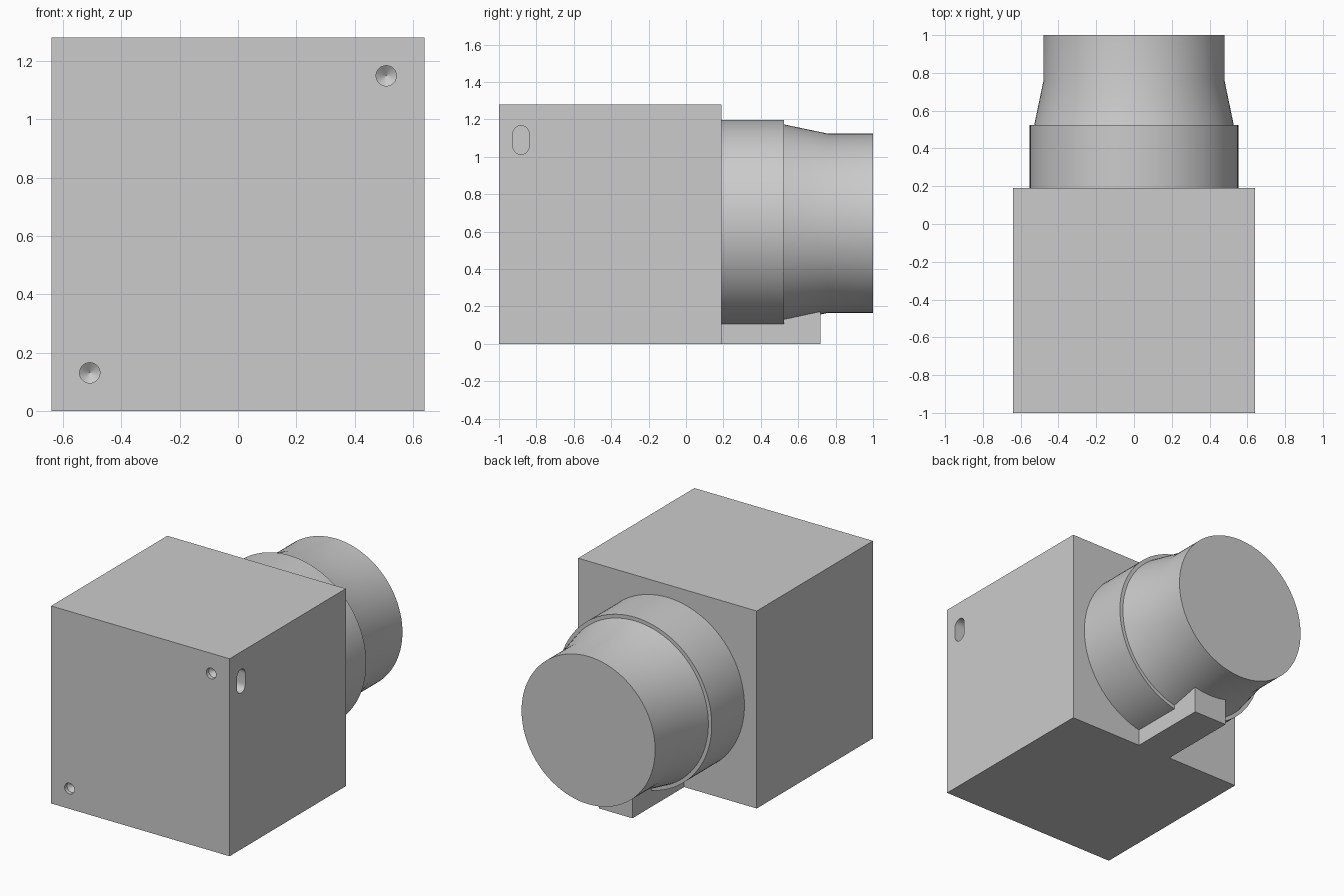
import bpy
import math
from mathutils import Matrix, Vector

default_cube = bpy.data.objects.get("Cube")
if default_cube:
    bpy.data.objects.remove(default_cube, do_unlink=True)

# Single plain grey finish
grey = bpy.data.materials.new("plain_grey")
grey.use_nodes = True
colour = (0.6, 0.6, 0.6, 1)
grey.diffuse_color = colour
grey.node_tree.nodes["Principled BSDF"].inputs["Base Color"].default_value = colour


def make_object(name, verts, faces):
    mesh = bpy.data.meshes.new(name)
    mesh.from_pydata(verts, [], faces)
    mesh.materials.append(grey)
    obj = bpy.data.objects.new(name, mesh)
    bpy.context.collection.objects.link(obj)
    return obj


def select(obj):
    bpy.ops.object.select_all(action='DESELECT')
    obj.select_set(True)
    bpy.context.view_layer.objects.active = obj


def box(name, low, high):
    verts = [(x, y, z) for z in (low[2], high[2])
             for x, y in ((low[0], low[1]), (high[0], low[1]),
                          (high[0], high[1]), (low[0], high[1]))]
    sides = [(i, (i + 1) % 4, (i + 1) % 4 + 4, i + 4) for i in range(4)]
    return make_object(name, verts, [(3, 2, 1, 0), (4, 5, 6, 7)] + sides)


def turned(name, profile, centre, steps):
    """Closed solid turned about the y axis from (y, radius) pairs."""
    verts = []
    for y, r in profile:
        for i in range(steps):
            a = math.tau * i / steps
            verts.append((centre[0] + r * math.sin(a), y, centre[1] + r * math.cos(a)))
    faces = [tuple(reversed(range(steps))),
             tuple(range(len(verts) - steps, len(verts)))]
    for k in range(len(profile) - 1):
        for i in range(steps):
            a, b = k * steps + i, k * steps + (i + 1) % steps
            faces.append((a, b, b + steps, a + steps))
    return make_object(name, verts, faces)


def slot(name, x0, x1, y, z, radius, straight, steps=12):
    """Upright round-ended prism running along x."""
    ring = []
    for end in (1, -1):
        for i in range(steps + 1):
            a = math.pi * i / steps
            ring.append((y + end * radius * math.cos(a),
                         z + end * (straight + radius * math.sin(a))))
    n = len(ring)
    verts = [(x, p, q) for x in (x0, x1) for p, q in ring]
    faces = [tuple(reversed(range(n))), tuple(range(n, 2 * n))]
    faces += [(i, (i + 1) % n, (i + 1) % n + n, i + n) for i in range(n)]
    return make_object(name, verts, faces)


def cut(body, cutter):
    cutter.hide_render = True
    mod = body.modifiers.new("cut", 'BOOLEAN')
    mod.operation = 'DIFFERENCE'
    mod.solver = 'EXACT'
    mod.object = cutter
    select(body)
    bpy.ops.object.modifier_apply(modifier=mod.name)
    bpy.data.objects.remove(cutter, do_unlink=True)


def fix_normals(obj):
    select(obj)
    bpy.ops.object.mode_set(mode='EDIT')
    bpy.ops.mesh.select_all(action='SELECT')
    bpy.ops.mesh.normals_make_consistent(inside=False)
    bpy.ops.object.mode_set(mode='OBJECT')


# Square housing with two drilled front holes and a side slot
housing = box("housing", (-0.64, -1, 0), (0.64, 0.19, 1.28))
for side in (1, -1):
    drill = turned("drill", [(-1.05, 0.035), (-0.975, 0.035), (-0.95, 0.001)],
                   (0.508 * side, 0.64 + 0.509 * side), 24)
    fix_normals(drill)
    cut(housing, drill)
slot_cutter = slot("slot_cutter", 0.5, 0.7, -0.882, 1.09, 0.043, 0.034)
fix_normals(slot_cutter)
cut(housing, slot_cutter)

# Rear barrel: wide collar, small shoulder, taper and straight neck
barrel = turned("rear_barrel",
                [(0.19, 0.552), (0.525, 0.552), (0.525, 0.528),
                 (0.76, 0.479), (1, 0.479)], (0, 0.645), 96)
fix_normals(barrel)

# Support foot under the barrel
box("support_foot", (-0.12, 0.19, 0), (0.12, 0.72, 0.25))

for obj in (housing, barrel):
    select(obj)
    bpy.ops.object.shade_smooth_by_angle(angle=math.radians(30))
